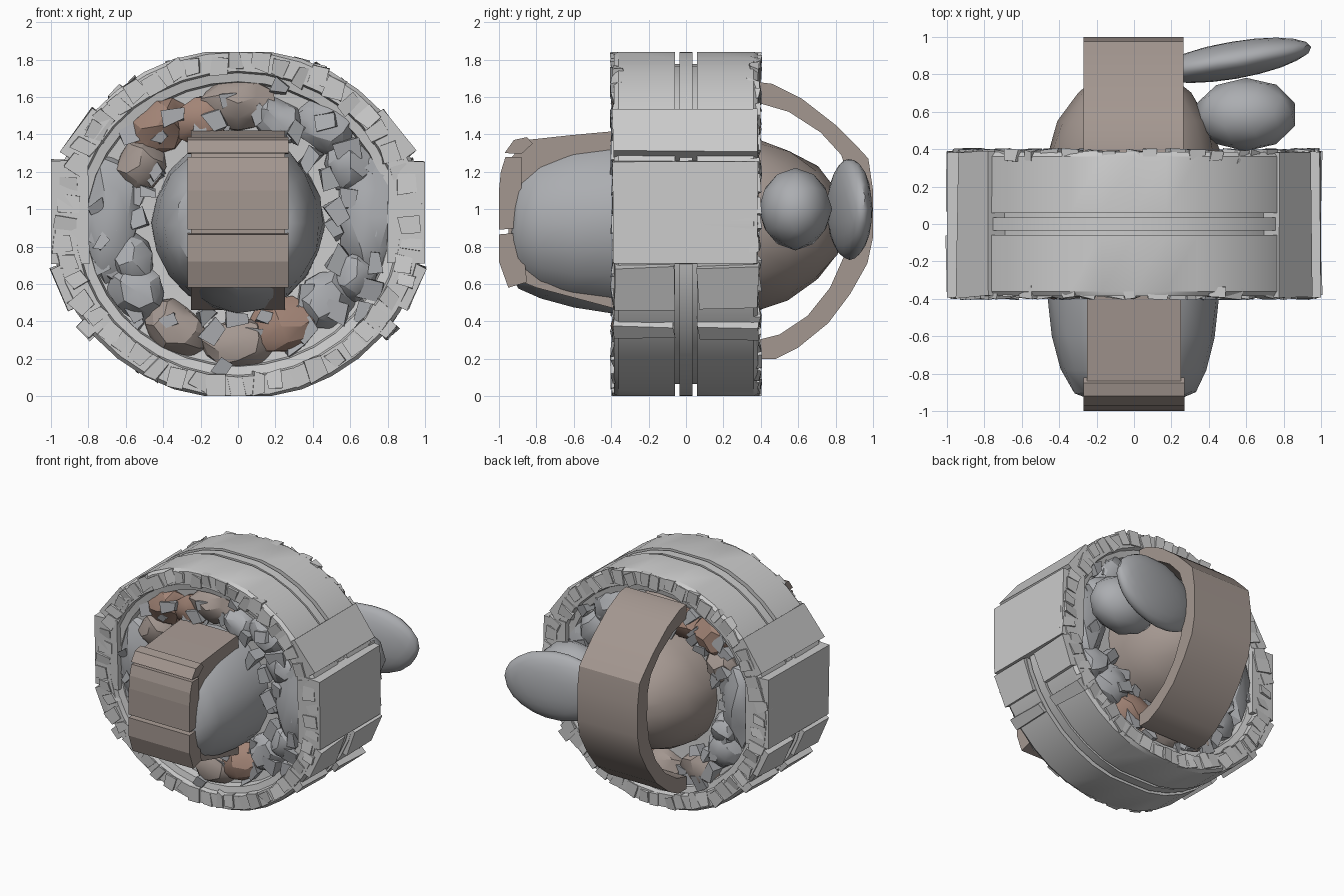
import bpy, bmesh, math, random
from mathutils import Vector, Matrix

if "Cube" in bpy.data.objects:
    bpy.data.objects.remove(bpy.data.objects["Cube"])

random.seed(4)
CZ = 0.92      # height of the wheel axle


def material(name, rgb):
    m = bpy.data.materials.new(name)
    m.diffuse_color = (*rgb, 1)
    m.use_nodes = True
    m.node_tree.nodes["Principled BSDF"].inputs["Base Color"].default_value = m.diffuse_color
    return m


RUST = material("rust", (0.36, 0.23, 0.18))
WORN = material("worn_metal", (0.37, 0.31, 0.28))
STEEL = material("steel", (0.41, 0.42, 0.44))


def finish(bm, name, mat=None, smooth=None):
    bmesh.ops.recalc_face_normals(bm, faces=bm.faces)
    me = bpy.data.meshes.new(name)
    bm.to_mesh(me)
    bm.free()
    ob = bpy.data.objects.new(name, me)
    bpy.context.collection.objects.link(ob)
    if mat:
        me.materials.append(mat)
    if smooth:
        bpy.ops.object.select_all(action='DESELECT')
        ob.select_set(True)
        bpy.context.view_layer.objects.active = ob
        bpy.ops.object.shade_smooth_by_angle(angle=math.radians(smooth))
    return ob


def lathe(name, profile, steps, zscale, mat=None, smooth=30, zlimit=9, jitter=0):
    """Spin (radius, y) points around the wheel axle."""
    bm = bmesh.new()
    vs = [bm.verts.new((r, y, 0)) for r, y in profile]
    es = [bm.edges.new(p) for p in zip(vs, vs[1:])]
    bmesh.ops.spin(bm, geom=vs + es, cent=(0, 0, 0), axis=(0, 1, 0),
                   angle=math.tau, steps=steps)
    bmesh.ops.remove_doubles(bm, verts=bm.verts, dist=1e-4)
    for v in bm.verts:
        v.co += Vector([random.uniform(-jitter, jitter) for _ in range(3)])
        v.co.z = CZ + max(-zlimit, min(zlimit, v.co.z * zscale))
    return finish(bm, name, mat, smooth)


def extrude_x(name, pts, x0, x1, mat=None, smooth=None):
    """Extrude a closed (y, z) outline along x."""
    bm = bmesh.new()
    f = bm.faces.new([bm.verts.new((x0, y, z)) for y, z in pts])
    g = bmesh.ops.extrude_face_region(bm, geom=[f])['geom']
    bmesh.ops.translate(bm, verts=[v for v in g if isinstance(v, bmesh.types.BMVert)],
                        vec=(x1 - x0, 0, 0))
    return finish(bm, name, mat, smooth)


def add_box(bm, loc, size, turn=0, jitter=0.0):
    m = (Matrix.Translation(loc) @ Matrix.Rotation(turn, 4, 'Y')
         @ Matrix.Diagonal((*size, 1)))
    for v in bmesh.ops.create_cube(bm, size=1, matrix=m)['verts']:
        v.co += Vector([random.uniform(-jitter, jitter) for _ in range(3)])


def add_rock(bm, loc, size, turn=0, jitter=0.13, sub=2):
    m = Matrix.Translation(loc) @ Matrix.Rotation(turn, 4, 'Y')
    for v in bmesh.ops.create_icosphere(bm, subdivisions=sub, radius=1)['verts']:
        v.co *= 1 + random.uniform(-jitter, jitter)
        v.co = m @ Vector([c * s for c, s in zip(v.co, size)])


# Wheel body with two grooves around the tread and a stepped, dished face each side
half = [(0, -0.24), (0.6, -0.26), (0.8, -0.28), (0.81, -0.34), (0.86, -0.35), (0.87, -0.385),
        (0.98, -0.385), (1, -0.36), (1, -0.06), (0.91, -0.06), (0.91, -0.035), (0.99, -0.035)]
lathe("wheel_body", half + [(r, -y) for r, y in reversed(half)], 36, 0.94, zlimit=0.92)

# Flat side panels, sloped shoulder blocks and lower tread blocks
for s, side in ((-1, "left"), (1, "right")):
    bm = bmesh.new()
    add_box(bm, (s * 0.9, 0, 0.985), (0.2, 0.77, 0.55), 0, 0.008)
    for v in bm.verts:
        v.co.x = max(-1, min(1, v.co.x))
    finish(bm, side + "_side_panel")
    bm = bmesh.new()
    add_box(bm, (s * 0.82, 0, 1.39), (0.11, 0.78, 0.29), -s * 0.62, 0.01)
    finish(bm, side + "_shoulder_block")
    bm = bmesh.new()
    for y in (-0.225, 0.225):
        add_box(bm, (s * 0.89, y, 0.6), (0.14, 0.32, 0.24), s * 0.4, 0.01)
        add_box(bm, (s * 0.79, y, 0.37), (0.1, 0.32, 0.09), s * 0.75, 0.01)
    finish(bm, side + "_lower_tread_blocks")

for s, side in ((-1, "front"), (1, "back")):
    # Ragged teeth around the rim
    bm = bmesh.new()
    n = 52
    for i in range(n):
        a = math.tau * (i + random.uniform(-0.2, 0.2)) / n
        r = 0.935 + random.uniform(-0.025, 0.02)
        add_box(bm, (r * math.cos(a), s * 0.365, CZ + 0.93 * r * math.sin(a)),
                (random.uniform(0.09, 0.12), 0.06, random.uniform(0.06, 0.1)),
                -a + random.uniform(-0.2, 0.2), 0.012)
    for v in bm.verts:
        v.co.x = max(-1, min(1, v.co.x))
        v.co.z = max(0, min(1.84, v.co.z))
    finish(bm, side + "_rim_teeth")

    # Chunky lumps filling the dish: angle, radius, length, width
    lumps = [(3, .7, .34, .17), (177, .69, .34, .16), (90, .68, .21, .14), (50, .72, .18, .14),
             (128, .7, .17, .15), (148, .62, .15, .13), (108, .62, .17, .12), (28, .68, .15, .13),
             (215, .66, .17, .14), (240, .68, .18, .14), (270, .68, .21, .14), (292, .62, .2, .14),
             (318, .63, .17, .14), (335, .7, .15, .12), (200, .6, .14, .12), (70, .62, .15, .12)]
    for deg, r, length, width in lumps:
        a = math.radians(deg)
        bm = bmesh.new()
        add_rock(bm, (r * math.cos(a), s * 0.27, CZ + 0.95 * r * math.sin(a)),
                 (width, 0.12, length), -a)
        rusty = deg in (108, 128, 292)
        worn = deg in (148, 240, 270, 90)
        finish(bm, side + "_dish_lump", RUST if rusty else WORN if worn else STEEL, 25)

    # Small rubble between the lumps
    bm = bmesh.new()
    for i in range(54):
        a = math.tau * (i + random.random()) / 54
        r = random.uniform(0.52, 0.84)
        k = random.uniform(0.05, 0.09)
        add_box(bm, (r * math.cos(a), s * random.uniform(0.28, 0.34),
                     CZ + 0.93 * r * math.sin(a)), (k * 1.5, 0.1, k), random.random() * 3, 0.02)
    finish(bm, side + "_dish_rubble", STEEL)

# Front hub barrel (slightly dented) and rear dome
lathe("front_hub", [(0.46, -0.2), (0.455, -0.4), (0.435, -0.6), (0.39, -0.78),
                    (0.33, -0.9), (0.26, -0.93), (0, -0.93)], 20, 1.03, STEEL, 40, jitter=0.008)
lathe("rear_dome", [(0.46, 0.2), (0.45, 0.4), (0.4, 0.55), (0.3, 0.7),
                    (0.17, 0.81), (0, 0.84)], 20, 1.0, WORN, 40, jitter=0.01)

# Front plate stack: core with three plates separated by thin gaps
extrude_x("front_plate_core", [(-0.35, 1.42), (-0.62, 1.395), (-0.85, 1.37), (-0.93, 1.28),
                               (-0.95, 1.1), (-0.95, 0.72), (-0.9, 0.62), (-0.8, 0.58),
                               (-0.35, 0.46)], -0.25, 0.25, WORN)
plates = [("upper", [(-0.82, 1.35), (-0.85, 1.385), (-0.92, 1.37), (-0.97, 1.3), (-0.88, 1.295)]),
          ("middle", [(-0.88, 1.28), (-0.965, 1.28), (-0.99, 1.2), (-1, 1.1), (-1, 0.89),
                      (-0.88, 0.9)]),
          ("lower", [(-0.88, 0.875), (-1, 0.865), (-1, 0.72), (-0.95, 0.58), (-0.85, 0.61)])]
for name, pts in plates:
    extrude_x(name + "_front_plate", pts, -0.27, 0.27, WORN)

# Curved strap arching over the back
outer = [(0.38, 1.68), (0.46, 1.67), (0.62, 1.59), (0.8, 1.45), (0.92, 1.33), (0.975, 1.27),
         (1, 1.1), (1, 0.85), (0.97, 0.71), (0.88, 0.55), (0.76, 0.39), (0.6, 0.26),
         (0.48, 0.2), (0.38, 0.2)]
inner = [(0.38, 0.3), (0.5, 0.33), (0.65, 0.43), (0.77, 0.58), (0.85, 0.76), (0.88, 0.95),
         (0.87, 1.17), (0.83, 1.29), (0.72, 1.41), (0.55, 1.52), (0.38, 1.57)]
extrude_x("rear_strap", outer + inner, -0.27, 0.265, WORN, 30)

# Ball and tilted paddle behind the wheel
bm = bmesh.new()
add_rock(bm, (0.6, 0.585, 1.0), (0.275, 0.195, 0.22), 0, 0.01)
finish(bm, "rear_ball", STEEL, 40)
bm = bmesh.new()
add_rock(bm, (0, 0, 0), (0.42, 0.1, 0.27), 0, 0.01, 3)
bmesh.ops.transform(bm, verts=bm.verts, matrix=Matrix.Translation((0.53, 0.875, 1.0))
                    @ Matrix.Rotation(0.17, 4, 'Z'))
finish(bm, "rear_paddle", STEEL, 40)
